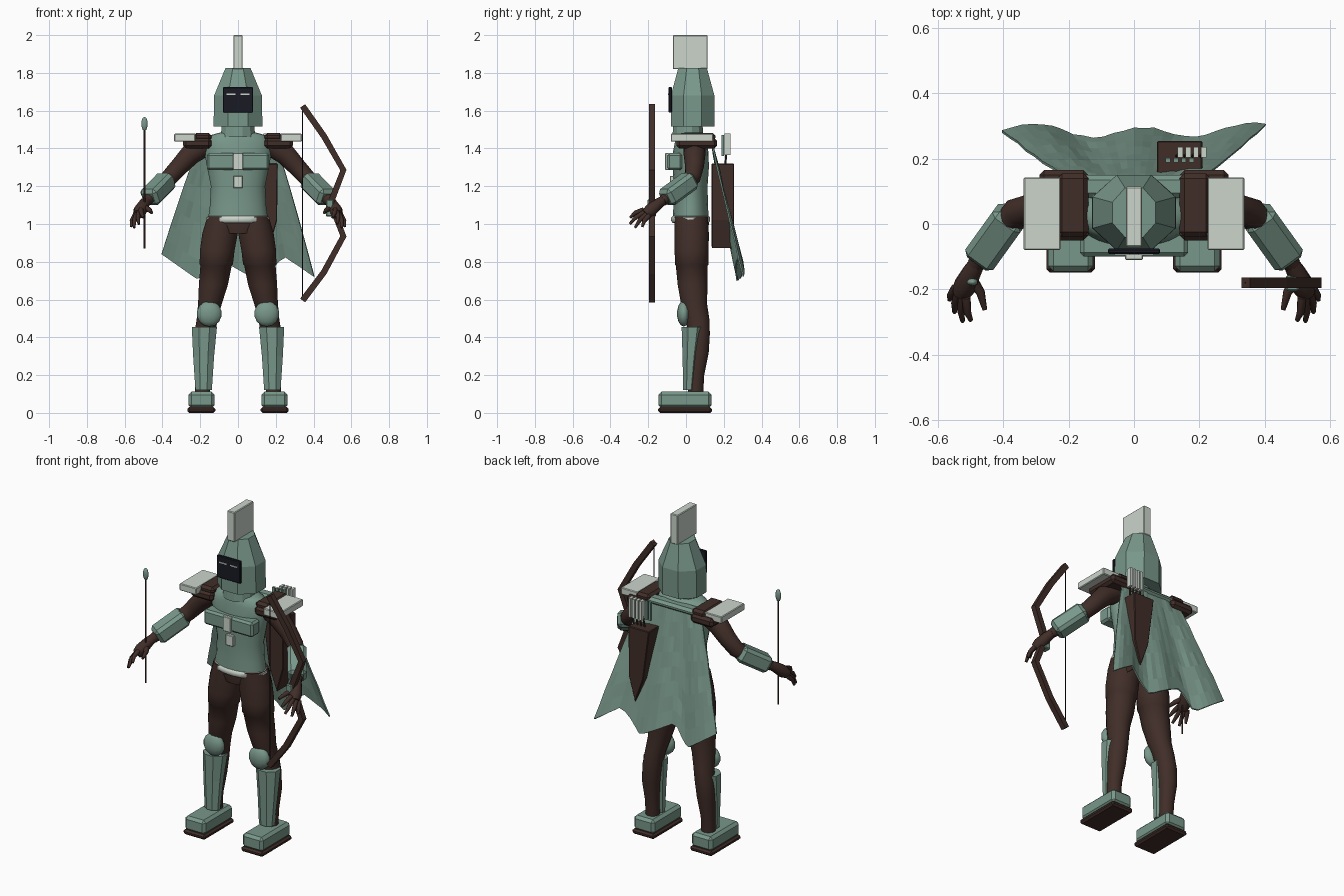
import bpy, bmesh, math, random
from mathutils import Vector

random.seed(4)
cube = bpy.data.objects.get("Cube")
if cube:
    bpy.data.objects.remove(cube)


def material(name, *rgb):
    m = bpy.data.materials.new(name)
    m.use_nodes = True
    m.diffuse_color = (*rgb, 1)
    m.node_tree.nodes["Principled BSDF"].inputs["Base Color"].default_value = (*rgb, 1)
    return m


GREEN = material("sage green", 0.19, 0.31, 0.255)
BROWN = material("dark brown", 0.052, 0.027, 0.021)
PALE = material("pale grey", 0.60, 0.66, 0.60)
BLACK = material("visor black", 0.010, 0.010, 0.018)


def add(name, bm, mat, smooth=False):
    bmesh.ops.recalc_face_normals(bm, faces=bm.faces)
    me = bpy.data.meshes.new(name)
    bm.to_mesh(me)
    bm.free()
    ob = bpy.data.objects.new(name, me)
    bpy.context.collection.objects.link(ob)
    me.materials.append(mat)
    if smooth:
        bpy.ops.object.select_all(action='DESELECT')
        ob.select_set(True)
        bpy.context.view_layer.objects.active = ob
        bpy.ops.object.shade_smooth_by_angle(angle=math.radians(50))
    return ob


def bevel(ob, width):
    ob.modifiers.new("bevel", 'BEVEL').width = width


def box(name, lo, hi, mat, edge=0.0):
    lo, hi = Vector(lo), Vector(hi)
    bm = bmesh.new()
    bmesh.ops.create_cube(bm, size=1)
    for v in bm.verts:
        v.co = (lo + hi) / 2 + v.co * (hi - lo)
    ob = add(name, bm, mat)
    if edge:
        bevel(ob, edge)
    return ob


def skin(name, rings, mat, smooth):
    """Join equal rings of points into a capped surface."""
    bm = bmesh.new()
    loops = [[bm.verts.new(p) for p in ring] for ring in rings]
    n = len(loops[0])
    for a, b in zip(loops, loops[1:]):
        for i in range(n):
            bm.faces.new((a[i], a[(i + 1) % n], b[(i + 1) % n], b[i]))
    bm.faces.new(loops[0])
    bm.faces.new(loops[-1])
    return add(name, bm, mat, smooth)


def loft(name, rings, mat, sides=20, smooth=True):
    """Stack level ellipses given as x, y, z, x radius, y radius."""
    angles = [math.tau * (i + 0.5) / sides for i in range(sides)]
    return skin(name, [[(x + rx * math.cos(a), y + ry * math.sin(a), z) for a in angles]
                       for x, y, z, rx, ry in rings], mat, smooth)


def tube(name, path, radii, mat, sides=10, smooth=True):
    """Sweep a ring along a path with one radius per point."""
    pts = [Vector(p) for p in path]
    rings = []
    for i, p in enumerate(pts):
        t = (pts[min(i + 1, len(pts) - 1)] - pts[max(i - 1, 0)]).normalized()
        u = t.cross(Vector((0, 1, 0))).normalized()
        w = u.cross(t)
        rings.append([p + radii[i] * (u * math.cos(a) + w * math.sin(a))
                      for a in (math.tau * (k + 0.5) / sides for k in range(sides))])
    return skin(name, rings, mat, smooth)


def ball(name, centre, size, mat, segments=14):
    bm = bmesh.new()
    bmesh.ops.create_uvsphere(bm, u_segments=segments, v_segments=segments // 2, radius=1)
    for v in bm.verts:
        v.co = Vector(centre) + v.co * Vector(size)
    return add(name, bm, mat, True)


# Head: faceted helmet, crest, visor with thin eyes
loft("helmet", [(0, .035, 1.515, .14, .125), (0, .035, 1.68, .137, .125),
                (0, .035, 1.825, .072, .082)], GREEN, 8, False)
loft("neck_guard", [(0, .01, 1.46, .095, .085), (0, .01, 1.53, .088, .08)], GREEN, 12, False)
box("crest", (-.025, -.07, 1.82), (.025, .115, 2), PALE, .004)
box("visor", (-.08, -.092, 1.59), (.08, -.075, 1.725), BLACK, .004)

# Torso, hem and hips
loft("torso", [(0, .025, 1.01, .162, .097), (0, .025, 1.1, .15, .092), (0, .025, 1.2, .145, .09),
               (0, .025, 1.3, .165, .097), (0, .025, 1.38, .18, .095), (0, .025, 1.43, .18, .085),
               (0, .025, 1.47, .15, .08), (0, .02, 1.485, .09, .07)], GREEN, 24)
loft("hem_trim", [(0, .025, 1.005, .155, .095), (0, .025, 1.015, .168, .104),
                  (0, .025, 1.035, .168, .104), (0, .025, 1.047, .15, .09)], PALE, 24)
loft("hips", [(0, .03, .95, .11, .085), (0, .03, 1.0, .163, .092), (0, .03, 1.04, .155, .09)], BROWN, 24)
box("chest_plate", (-.165, -.1, 1.285), (.165, -.02, 1.375), GREEN, .012)
box("chest_badge", (-.027, -.11, 1.285), (.027, -.09, 1.375), PALE, .003)
box("belly_badge", (-.025, -.085, 1.19), (.025, -.05, 1.255), PALE, .003)

for side, s in (("left", 1), ("right", -1)):
    def mx(*p):
        return (s * p[0], *p[1:])

    def mbox(name, lo, hi, mat, edge=0.0):
        a, b = sorted((s * lo[0], s * hi[0]))
        return box(f"{side}_{name}", (a, *lo[1:]), (b, *hi[1:]), mat, edge)

    mbox("eye", (.012, -.095, 1.683), (.06, -.09, 1.69), PALE)
    # Leg and its armour
    leg = [(.085, .028, 1.04, .078, .088), (.095, .03, .95, .095, .092), (.11, .03, .86, .093, .091),
           (.115, .03, .785, .089, .09), (.116, .03, .78, .084, .085), (.13, .035, .68, .078, .08),
           (.148, .042, .58, .064, .07), (.163, .06, .5, .056, .064), (.175, .07, .42, .056, .057),
           (.184, .07, .32, .052, .051), (.187, .055, .2, .041, .042), (.187, .05, .08, .04, .04)]
    loft(f"{side}_leg", [mx(*r) for r in leg], BROWN)
    ball(f"{side}_knee_pad", mx(.152, -.012, .525), (.068, .036, .068), GREEN)
    loft(f"{side}_greave", [mx(.178, .036, .455, .072, .064), mx(.182, .025, .3, .06, .047),
                            mx(.182, .015, .12, .047, .032)], GREEN, 8, False)
    mbox("boot", (.125, -.145, .025), (.263, .135, .112), GREEN, .016)
    mbox("sole", (.12, -.148, 0), (.268, .138, .03), BROWN, .01)
    # Shoulder, arm and bracer
    mbox("shoulder_pad", (.14, -.05, 1.4), (.29, .165, 1.455), BROWN, .015)
    mbox("shoulder_strap", (.14, -.04, 1.44), (.235, .155, 1.483), BROWN, .015)
    mbox("shoulder_plate", (.225, -.08, 1.436), (.338, .143, 1.478), PALE, .004)
    arm = [(.17, .045, 1.42), (.25, .045, 1.37), (.31, .045, 1.305), (.36, .035, 1.25),
           (.42, -.04, 1.185), (.485, -.125, 1.12)]
    tube(f"{side}_arm", [mx(*p) for p in arm], [.06, .058, .05, .046, .042, .027], BROWN, 14)
    start, end = Vector(mx(.37, .035, 1.24)), Vector(mx(.478, -.115, 1.13))
    bracer = box(f"{side}_bracer", (-.053, -.1, -.048), (.053, .1, .048), GREEN, .018)
    bracer.location = (start + end) / 2
    bracer.rotation_mode = 'QUATERNION'
    bracer.rotation_quaternion = (end - start).to_track_quat('Y', 'Z')
    # Hand with four spread fingers and a thumb
    tube(f"{side}_palm", [mx(.478, -.115, 1.13), mx(.498, -.15, 1.105), mx(.518, -.19, 1.07),
                          mx(.53, -.215, 1.05)], [.024, .03, .036, .027], BROWN)
    tips = [(.565, -.232, .985), (.55, -.27, .98), (.525, -.298, 1.0), (.5, -.295, 1.035)]
    for i, tip in enumerate(tips):
        base = Vector((.547 - .011 * i, -.195 - .01 * i, 1.045 + .01 * i))
        mid = base.lerp(Vector(tip), .55) + Vector((.005, -.005, .006))
        tube(f"{side}_finger_{i + 1}", [mx(*base), mx(*mid), mx(*tip)], [.014, .012, .007], BROWN, 8)
    tube(f"{side}_thumb", [mx(.5, -.165, 1.09), mx(.47, -.21, 1.075), mx(.457, -.262, 1.06)],
         [.018, .014, .008], BROWN, 8)

# Cape: pleated grid with a ragged lower edge
HEM = [(-.41, .845), (-.2, .7), (-.11, .82), (.12, .695), (.24, .83), (.41, .72)]


def hem_height(x):
    for (x0, z0), (x1, z1) in zip(HEM, HEM[1:]):
        if x <= x1:
            break
    return z0 + (z1 - z0) * (x - x0) / (x1 - x0)


COLS, ROWS = 26, 8
bm = bmesh.new()
grid = []
for r in range(ROWS + 1):
    t = r / ROWS
    row = []
    for c in range(COLS + 1):
        u = 2 * c / COLS - 1
        x = u * (.19 + .215 * t ** .9)
        z = 1.455 + (hem_height(u * .405) - 1.455) * t
        fold = .016 * t * math.sin(u * 8 + 1) + random.uniform(-.003, .003)
        row.append(bm.verts.new((x, .135 + .145 * t + fold + .02 * t * u * u, z)))
    grid.append(row)
for a, b in zip(grid, grid[1:]):
    for i in range(COLS):
        bm.faces.new((a[i], a[i + 1], b[i + 1], b[i]))
cape = add("cape", bm, GREEN)
cape.modifiers.new("cloth", 'SOLIDIFY').thickness = .008
box("cape_collar", (-.17, .08, 1.43), (.17, .15, 1.47), GREEN, .015)

# Quiver tapering to a point, with arrows
outline = [(.07, 1.32), (.21, 1.32), (.207, 1.02), (.165, .87), (.11, 1.02)]
quiver = skin("quiver", [[(x, y, z) for x, z in outline] for y in (.135, .255)], BROWN, False)
bevel(quiver, .004)
for i in range(4):
    x = .142 + .024 * i
    tube(f"quiver_shaft_{i + 1}", [(x - .015, .205, 1.28), (x, .218, 1.42)], [.005, .005], BROWN, 6)
    box(f"quiver_fletching_{i + 1}", (x - .008, .203, 1.365), (x + .008, .236, 1.48), PALE)
    box(f"quiver_feather_{i + 1}", (x - .045, .188, 1.36), (x - .03, .202, 1.47), GREEN)

# Bow in the left hand
upper = [(.342, 1.625), (.455, 1.465), (.558, 1.285), (.49, 1.11)]
lower = [(.49, 1.11), (.558, .935), (.455, .745), (.342, .595)]
for i, pts in enumerate((upper, lower)):
    tube(f"bow_limb_{i + 1}", [(x, -.18, z) for x, z in pts], [.023] * len(pts), BROWN, 4, False)
box("bow_grip", (.465, -.205, 1.04), (.505, -.158, 1.13), GREEN, .005)
tube("bow_string", [(.342, -.18, .6), (.342, -.18, 1.625)], [.0025] * 2, BLACK, 6)

# Loose arrow in the right hand
tube("arrow_shaft", [(-.495, -.178, .87), (-.495, -.178, 1.53)], [.005] * 2, BROWN, 8)
ball("arrow_tip", (-.495, -.178, 1.53), (.018, .012, .038), GREEN, 10)
